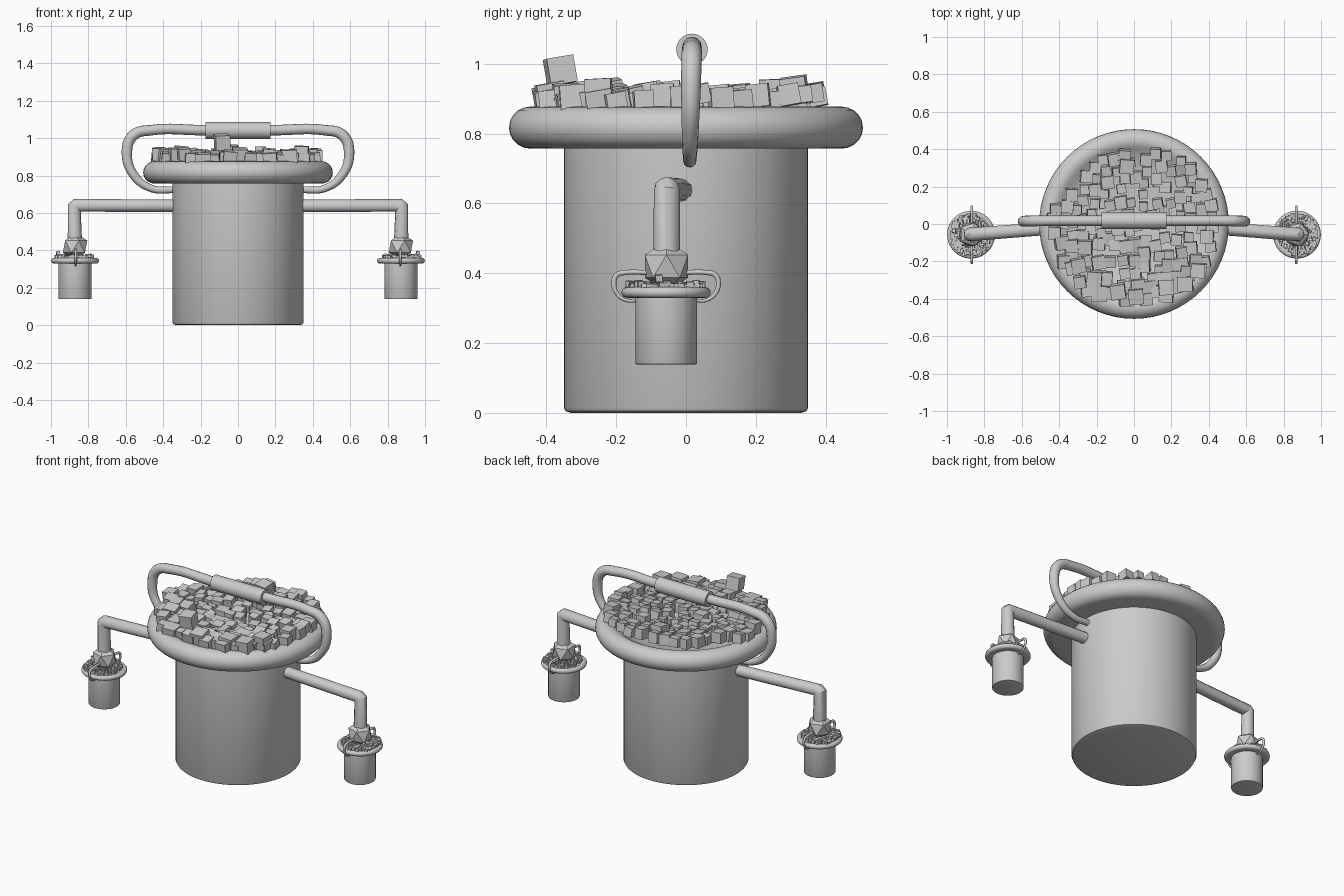
import bpy, bmesh, math, random
from mathutils import Matrix, Vector, Euler

if "Cube" in bpy.data.objects:
    bpy.data.objects.remove(bpy.data.objects["Cube"])

random.seed(7)


def finish(bm, name, smooth=True):
    bmesh.ops.recalc_face_normals(bm, faces=bm.faces)
    me = bpy.data.meshes.new(name)
    bm.to_mesh(me)
    bm.free()
    ob = bpy.data.objects.new(name, me)
    bpy.context.collection.objects.link(ob)
    if smooth:
        smooth_edges(ob)
    return ob


def smooth_edges(ob):
    bpy.ops.object.select_all(action='DESELECT')
    ob.select_set(True)
    bpy.context.view_layer.objects.active = ob
    bpy.ops.object.shade_smooth_by_angle(angle=math.radians(35))


def lathe(name, profile, steps=64):
    bm = bmesh.new()
    vs = [bm.verts.new((r, 0, z)) for r, z in profile]
    es = [bm.edges.new(p) for p in zip(vs, vs[1:])]
    bmesh.ops.spin(bm, geom=vs + es, cent=(0, 0, 0), axis=(0, 0, 1),
                   angle=math.tau, steps=steps)
    bmesh.ops.remove_doubles(bm, verts=bm.verts, dist=1e-4)
    return finish(bm, name)


def tube(name, pts, radius, smooth_path):
    """Sweep a round section along (x, y, z, radius factor) points."""
    cu = bpy.data.curves.new(name, 'CURVE')
    cu.dimensions = '3D'
    cu.bevel_depth, cu.bevel_resolution = radius, 4
    cu.resolution_u, cu.use_fill_caps = 8, True
    sp = cu.splines.new('BEZIER' if smooth_path else 'POLY')
    points = sp.bezier_points if smooth_path else sp.points
    points.add(len(pts) - 1)
    for p, (x, y, z, f) in zip(points, pts):
        p.co = (x, y, z) if smooth_path else (x, y, z, 1)
        p.radius = f
        if smooth_path:
            p.handle_left_type = p.handle_right_type = 'AUTO'
    ob = bpy.data.objects.new(name, cu)
    bpy.context.collection.objects.link(ob)
    bpy.ops.object.select_all(action='DESELECT')
    ob.select_set(True)
    bpy.context.view_layer.objects.active = ob
    bpy.ops.object.convert(target='MESH')
    ob = bpy.context.view_layer.objects.active
    smooth_edges(ob)
    return ob


# Bucket: straight wall, fat rounded rim, shallow bowl inside
rim = [(0.447 + 0.06 * math.cos(a), 0.817 + 0.06 * math.sin(a))
       for a in [math.radians(-90 + 18 * i) for i in range(13)]]
bucket = lathe("bucket", [(0, 0), (0.33, 0), (0.345, 0.005), (0.35, 0.015),
                          (0.35, 0.757)] + rim +
               [(0.39, 0.85), (0.34, 0.825), (0.25, 0.805), (0, 0.80)])

# Carrying handle and its grip
half = [(0.34, 0.011, 0.724, 0.65), (0.46, 0.011, 0.73, 0.7),
        (0.555, 0.012, 0.80, 0.85), (0.594, 0.014, 0.92, 1.0),
        (0.56, 0.016, 1.015, 1.05), (0.46, 0.017, 1.043, 1.0),
        (0.2, 0.017, 1.043, 1.0)]
path = half + [(-x, y, z, f) for x, y, z, f in reversed(half)]
handle = tube("handle", path, 0.028, True)

bm = bmesh.new()
bmesh.ops.create_cone(bm, cap_ends=True, segments=32, radius1=0.045,
                      radius2=0.045, depth=0.345,
                      matrix=Matrix.Translation((0, 0.017, 1.041)) @
                      Matrix.Rotation(math.pi / 2, 4, 'Y'))
grip = finish(bm, "grip")

# Heap of loose cubes, larger towards the front
bm = bmesh.new()


def add_cube(x, y, z, size):
    rot = Euler((random.uniform(0.02, 0.22), random.uniform(-0.1, 0.12),
                 random.uniform(-0.1, 0.2)))
    bmesh.ops.create_cube(bm, size=size, matrix=Matrix.Translation((x, y, z))
                          @ rot.to_matrix().to_4x4())


placed = []
for _ in range(4000):
    if len(placed) >= 135:
        break
    x, y = random.uniform(-0.44, 0.45), random.uniform(-0.41, 0.38)
    r = math.hypot(x, y)
    if r > 0.43 or y - x > 0.52:
        continue
    if any(math.hypot(x - a, y - b) < 0.05 for a, b in placed):
        continue
    placed.append((x, y))
    size = random.uniform(0.045, 0.068) + 0.018 * max(0, -y / 0.4)
    top = 0.905 + 0.03 * r / 0.43 + random.uniform(-0.02, 0.015)
    add_cube(x, y, top - size / 2, size)
for x, y, z, s in [(-0.085, -0.36, 0.98, 0.078), (0.34, -0.25, 0.92, 0.075),
                   (-0.3, -0.22, 0.915, 0.075), (0.17, -0.34, 0.9, 0.08),
                   (0.01, -0.385, 0.905, 0.08), (-0.04, 0.31, 0.925, 0.075),
                   (0.12, 0.24, 0.925, 0.06)]:
    add_cube(x, y, z, s)
heap = finish(bm, "cube_heap", smooth=False)

# Side arms, connecting knobs and quarter-size hanging buckets
for side, label in ((1, "right"), (-1, "left")):
    tube(label + "_arm", [(side * 0.30, -0.012, 0.638, 0.9),
                          (side * 0.865, -0.055, 0.641, 0.98),
                          (side * 0.875, -0.055, 0.632, 1.0),
                          (side * 0.872, -0.055, 0.43, 1.05)], 0.037, False)
    bm = bmesh.new()
    bmesh.ops.create_icosphere(bm, subdivisions=1, radius=0.073,
                               matrix=Matrix.Translation((side * 0.871, -0.056, 0.42)))
    finish(bm, label + "_knob", smooth=False)
    place = (Matrix.Translation((side * 0.871, -0.057, 0.139)) @
             Matrix.Rotation(side * math.pi / 2, 4, 'Z') @ Matrix.Scale(0.252, 4))
    for part in (bucket, handle, grip, heap):
        c = part.copy()
        c.name = label + "_small_" + part.name
        c.matrix_world = place
        bpy.context.collection.objects.link(c)
